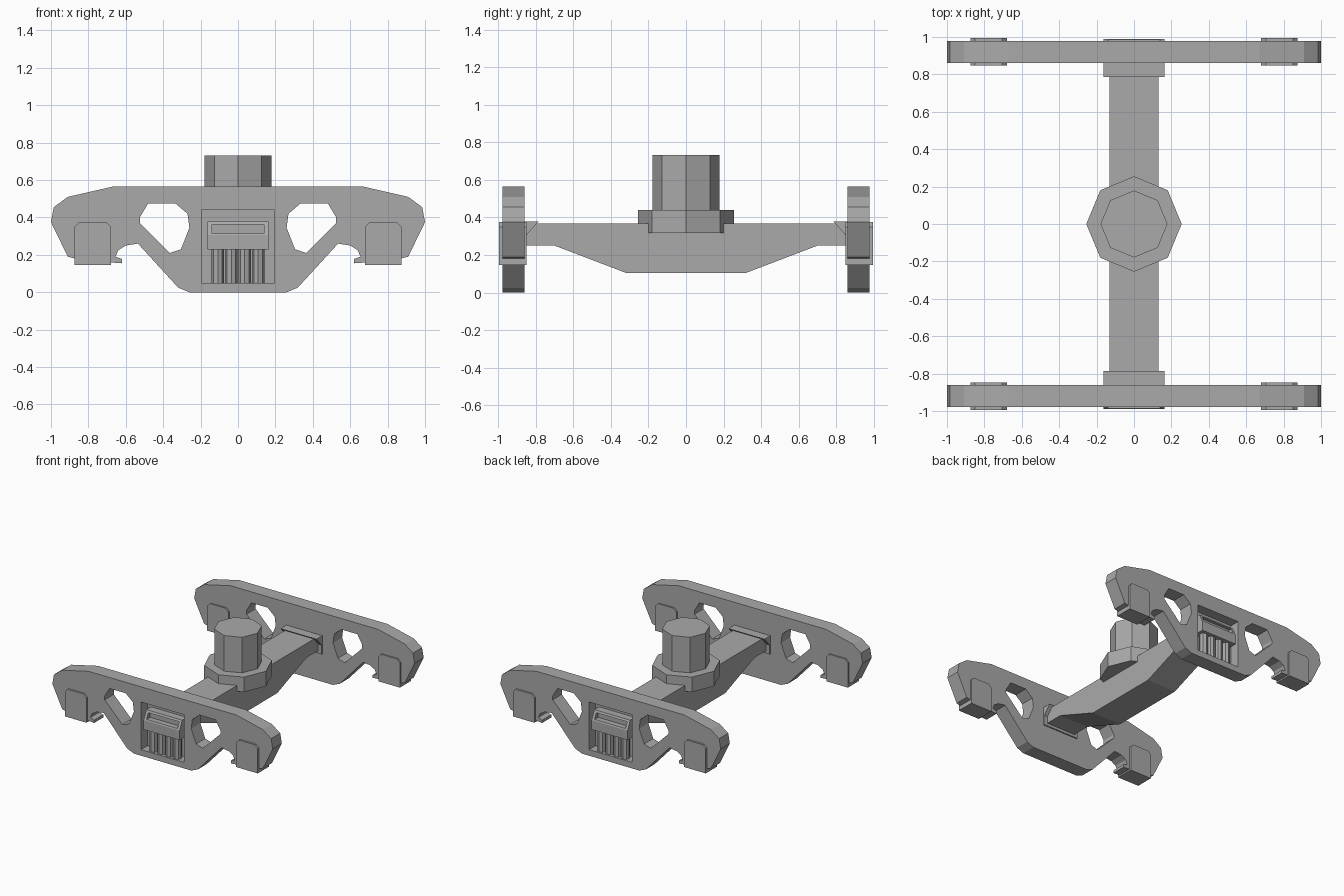
import bpy, bmesh, math

if "Cube" in bpy.data.objects:
    bpy.data.objects.remove(bpy.data.objects["Cube"])

mat = bpy.data.materials.new("cast steel grey")
mat.diffuse_color = (0.4, 0.4, 0.4, 1)
mat.use_nodes = True
mat.node_tree.nodes["Principled BSDF"].inputs["Base Color"].default_value = mat.diffuse_color


def finish(name, bm):
    bmesh.ops.recalc_face_normals(bm, faces=bm.faces)
    me = bpy.data.meshes.new(name)
    bm.to_mesh(me)
    bm.free()
    me.materials.append(mat)
    ob = bpy.data.objects.new(name, me)
    bpy.context.collection.objects.link(ob)
    return ob


def prism(name, pts, lo, hi, axis):
    """Extrude a 2D profile: axis 'y' takes (x, z) points, axis 'x' takes (y, z)."""
    bm = bmesh.new()
    put = (lambda p, d: (p[0], d, p[1])) if axis == 'y' else (lambda p, d: (d, p[0], p[1]))
    a = [bm.verts.new(put(p, lo)) for p in pts]
    b = [bm.verts.new(put(p, hi)) for p in pts]
    bm.faces.new(a)
    bm.faces.new(b[::-1])
    n = len(pts)
    for i in range(n):
        bm.faces.new((a[i], a[(i + 1) % n], b[(i + 1) % n], b[i]))
    return finish(name, bm)


def column(name, sides, r, x, y, z0, z1):
    bm = bmesh.new()
    bmesh.ops.create_cone(bm, cap_ends=True, segments=sides, radius1=r, radius2=r, depth=z1 - z0)
    bmesh.ops.translate(bm, verts=bm.verts, vec=(x, y, (z0 + z1) / 2))
    return finish(name, bm)


def rect(x, z0, z1):
    return [(-x, z0), (x, z0), (x, z1), (-x, z1)]


def cut(ob, cutters):
    for c in cutters:
        m = ob.modifiers.new("cut", 'BOOLEAN')
        m.operation, m.solver, m.object = 'DIFFERENCE', 'EXACT', c
    bpy.context.view_layer.update()
    dg = bpy.context.evaluated_depsgraph_get()
    me = bpy.data.meshes.new_from_object(ob.evaluated_get(dg))
    ob.modifiers.clear()
    ob.data = me
    for c in cutters:
        bpy.data.objects.remove(c)


half = [(0.67, 0.565), (0.91, 0.51), (0.985, 0.455), (1.0, 0.375), (0.91, 0.19), (0.87, 0.18),
        (0.69, 0.16), (0.62, 0.155), (0.62, 0.178), (0.655, 0.19), (0.64, 0.225), (0.6, 0.25),
        (0.535, 0.26), (0.32, 0.025), (0.26, 0.0)]
outline = half + [(-x, z) for x, z in reversed(half)]
hole = [(0.48, 0.475), (0.335, 0.475), (0.27, 0.42), (0.26, 0.345), (0.305, 0.23),
        (0.365, 0.21), (0.525, 0.37), (0.525, 0.40)]
pad = [(0.68, 0.147), (0.875, 0.147), (0.875, 0.35), (0.85, 0.375), (0.705, 0.375), (0.68, 0.35)]

for s, side in ((-1, "front"), (1, "back")):
    # Side frame with two lightening holes and a spring pocket
    frame = prism(side + "_side_frame", outline, s * 0.86, s * 0.978, 'y')
    cut(frame, [prism("hole", [(k * x, z) for x, z in hole], s * 0.8, s * 1.1, 'y') for k in (-1, 1)]
        + [prism("pocket", rect(0.195, 0.05, 0.44), s * 0.895, s * 1.1, 'y')])
    # Axle box pads
    for k, end in ((-1, "left"), (1, "right")):
        prism(f"{side}_{end}_axle_box", [(k * x, z) for x, z in pad], s * 0.848, s * 0.994, 'y')
    # Bolster end with sloped, slotted face
    prof = [(0.785, 0.378), (0.85, 0.305), (0.85, 0.228), (0.99, 0.228), (0.99, 0.305), (0.955, 0.378)]
    tip = prism(side + "_bolster_end", [(s * y, z) for y, z in prof], -0.163, 0.163, 'x')
    cut(tip, [prism("slot", rect(0.14, 0.315, 0.362), s * 0.94, s * 1.1, 'y')])
    # Springs
    for i in range(4):
        column(f"{side}_spring_{i + 1}", 8, 0.033, -0.108 + 0.072 * i, s * 0.937, 0.05, 0.23)

# Cross bolster, deeper in the middle
bol = [(0.87, 0.367), (0.87, 0.25), (0.70, 0.25), (0.32, 0.105)]
prism("bolster", bol + [(-y, z) for y, z in reversed(bol)], -0.132, 0.132, 'x')
# Centre plate and pivot
column("centre_plate", 8, 0.255, 0, 0, 0.317, 0.44)
column("pivot", 8, 0.179, 0, 0, 0.43, 0.732)
